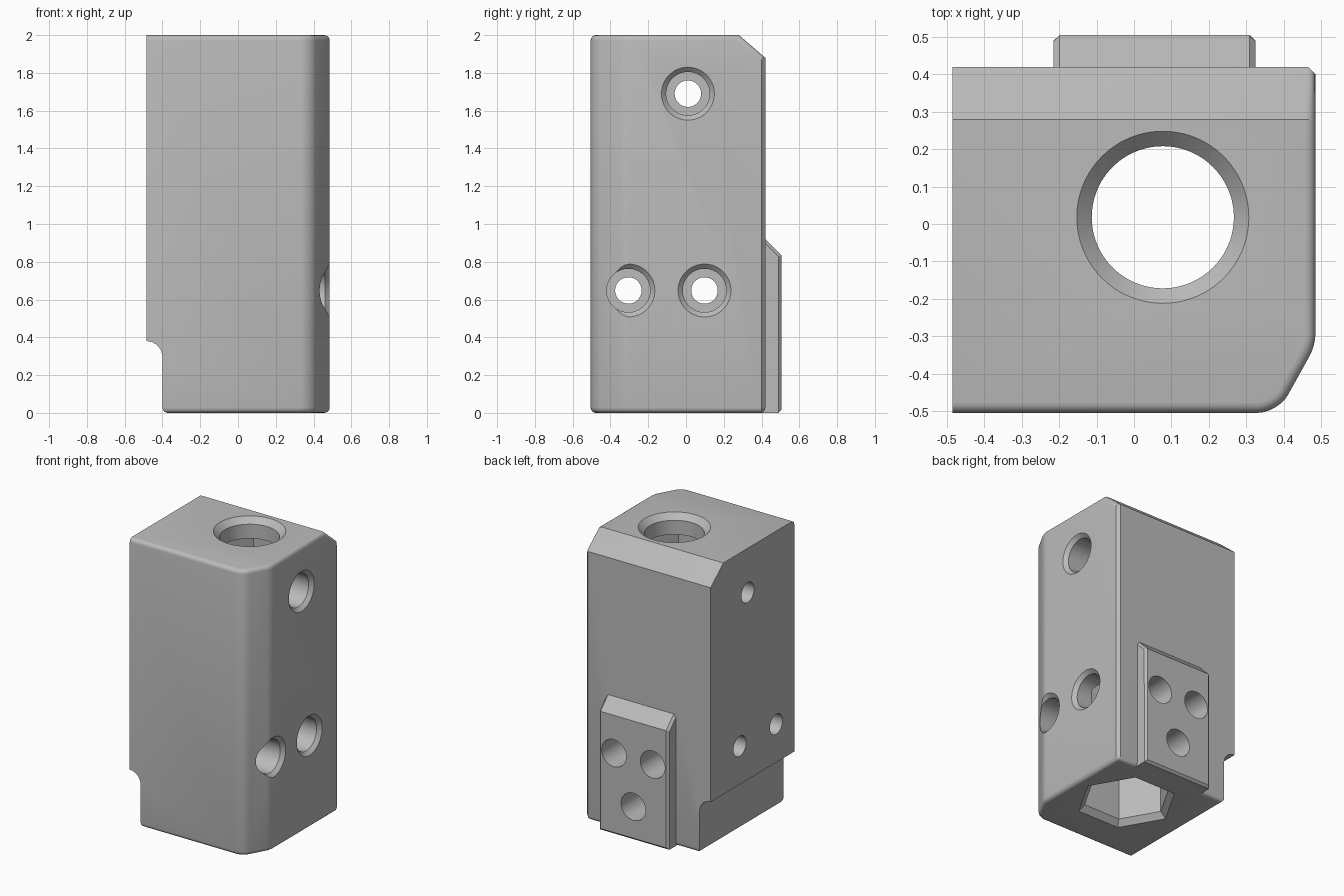
import bpy, bmesh
from math import cos, sin, tau, pi, radians

cube = bpy.data.objects.get("Cube")
if cube:
    bpy.data.objects.remove(cube)

grey = bpy.data.materials.new("plain_grey")
grey.use_nodes = True
GREY = (0.5, 0.5, 0.5, 1)
grey.diffuse_color = GREY
grey.node_tree.nodes["Principled BSDF"].inputs["Base Color"].default_value = GREY


def place(axis, a, b, t):
    return {"x": (t, a, b), "y": (a, t, b), "z": (a, b, t)}[axis]


def loft(name, axis, rings):
    """Solid through matching rings; each ring is (outline points, position on axis)."""
    bm = bmesh.new()
    loops = [[bm.verts.new(place(axis, a, b, t)) for a, b in pts] for pts, t in rings]
    n = len(loops[0])
    for lo, hi in zip(loops, loops[1:]):
        for i in range(n):
            j = (i + 1) % n
            bm.faces.new((lo[i], lo[j], hi[j], hi[i]))
    bm.faces.new(loops[0][::-1])
    bm.faces.new(loops[-1])
    bmesh.ops.recalc_face_normals(bm, faces=bm.faces)
    mesh = bpy.data.meshes.new(name)
    bm.to_mesh(mesh)
    bm.free()
    mesh.materials.append(grey)
    obj = bpy.data.objects.new(name, mesh)
    bpy.context.collection.objects.link(obj)
    return obj


def prism(name, axis, pts, lo, hi):
    return loft(name, axis, [(pts, lo), (pts, hi)])


def turned(name, axis, centre, steps, sides=64):
    """Stepped bore; steps are (radius, position on axis)."""
    def ring(r):
        return [(centre[0] + r * cos(tau * i / sides), centre[1] + r * sin(tau * i / sides))
                for i in range(sides)]
    return loft(name, axis, [(ring(r), t) for r, t in steps])


def combine(obj, tool, operation="DIFFERENCE"):
    tool.hide_render = True
    mod = obj.modifiers.new("combine", "BOOLEAN")
    mod.operation = operation
    mod.solver = "EXACT"
    mod.object = tool
    bpy.context.view_layer.objects.active = obj
    bpy.ops.object.modifier_apply(modifier=mod.name)
    bpy.data.objects.remove(tool)


def bevel(obj, test, offset, segments):
    bm = bmesh.new()
    bm.from_mesh(obj.data)
    edges = [e for e in bm.edges if test(e.verts[0].co, e.verts[1].co)]
    bmesh.ops.bevel(bm, geom=edges, offset=offset, offset_type="OFFSET",
                    segments=segments, profile=0.5, affect="EDGES", clamp_overlap=False)
    bm.to_mesh(obj.data)
    bm.free()


def upright_at(x, y):
    return lambda p, q: all(abs(v.x - x) < 0.001 and abs(v.y - y) < 0.001 for v in (p, q))


# Main block with an angled front corner
LEFT, RIGHT, FRONT, BACK = -0.485, 0.485, -0.505, 0.42
body = prism("block_body", "z", [(LEFT, FRONT), (0.385, FRONT), (RIGHT, -0.325),
                                 (RIGHT, 0.40), (0.465, BACK), (LEFT, BACK)], 0, 2)
bevel(body, upright_at(0.385, FRONT), 0.055, 6)
bevel(body, upright_at(RIGHT, -0.325), 0.03, 4)

# Sloped top edge at the back
combine(body, prism("slope_cutter", "x", [(0.28, 2), (0.28, 2.2), (0.6, 2.2), (0.6, 1.726)], -1, 1))

# Side notch with a rounded inner corner
arc = [(LEFT + 0.085 * cos(pi / 2 * i / 8), 0.295 + 0.085 * sin(pi / 2 * i / 8)) for i in range(9)]
combine(body, prism("notch_cutter", "y", [(-0.40, -0.1)] + arc + [(-0.6, 0.38), (-0.6, -0.1)], -1, 1))


# Rounded rims at the top and bottom
def rim(p, q):
    if max(p.z, q.z) < 0.001:
        return True
    if min(p.z, q.z) > 1.999:
        return max(p.x, q.x) > LEFT + 0.01 and min(p.y, q.y) < 0.27
    return min(p.x, q.x) > 0.484 and min(p.z, q.z) > 1.87


bevel(body, rim, 0.028, 4)

# Mounting pad on the back
pad = prism("back_pad", "x", [(0.36, 0), (0.49, 0), (0.505, 0.015), (0.505, 0.835),
                              (0.42, 0.92), (0.36, 0.92)], -0.215, 0.325)
bevel(pad, lambda p, q: abs(p.x - q.x) < 0.001 and max(p.y, q.y) > 0.5 and max(p.z, q.z) > 0.1,
      0.016, 1)
combine(body, pad, "UNION")

# Hexagonal cavity and round mouth above it
centre = (0.077, 0.018)
combine(body, turned("hex_cutter", "z", centre,
                     [(0.335, -0.01), (0.285, 0.04), (0.285, 1.86)], 6))
combine(body, turned("mouth_cutter", "z", centre,
                     [(0.19, 1.7), (0.19, 1.96), (0.23, 2.0), (0.24, 2.01)], 96))

# Counterbored cross holes
for y, z in ((0.01, 1.69), (-0.305, 0.648), (0.098, 0.648)):
    combine(body, turned("cross_hole_cutter", "x", (y, z),
                         [(0.07, -0.7), (0.07, -0.28), (0.115, -0.28), (0.115, 0.46),
                          (0.14, 0.485), (0.14, 0.7)]))

# Three holes through the pad
for x, z in ((-0.095, 0.57), (0.205, 0.57), (0.055, 0.235)):
    combine(body, turned("pad_hole_cutter", "y", (x, z), [(0.095, 0.1), (0.095, 0.7)], 48))

# Smooth curves, crisp edges
bpy.ops.object.select_all(action="DESELECT")
body.select_set(True)
bpy.context.view_layer.objects.active = body
bpy.ops.object.shade_smooth_by_angle(angle=radians(28))
